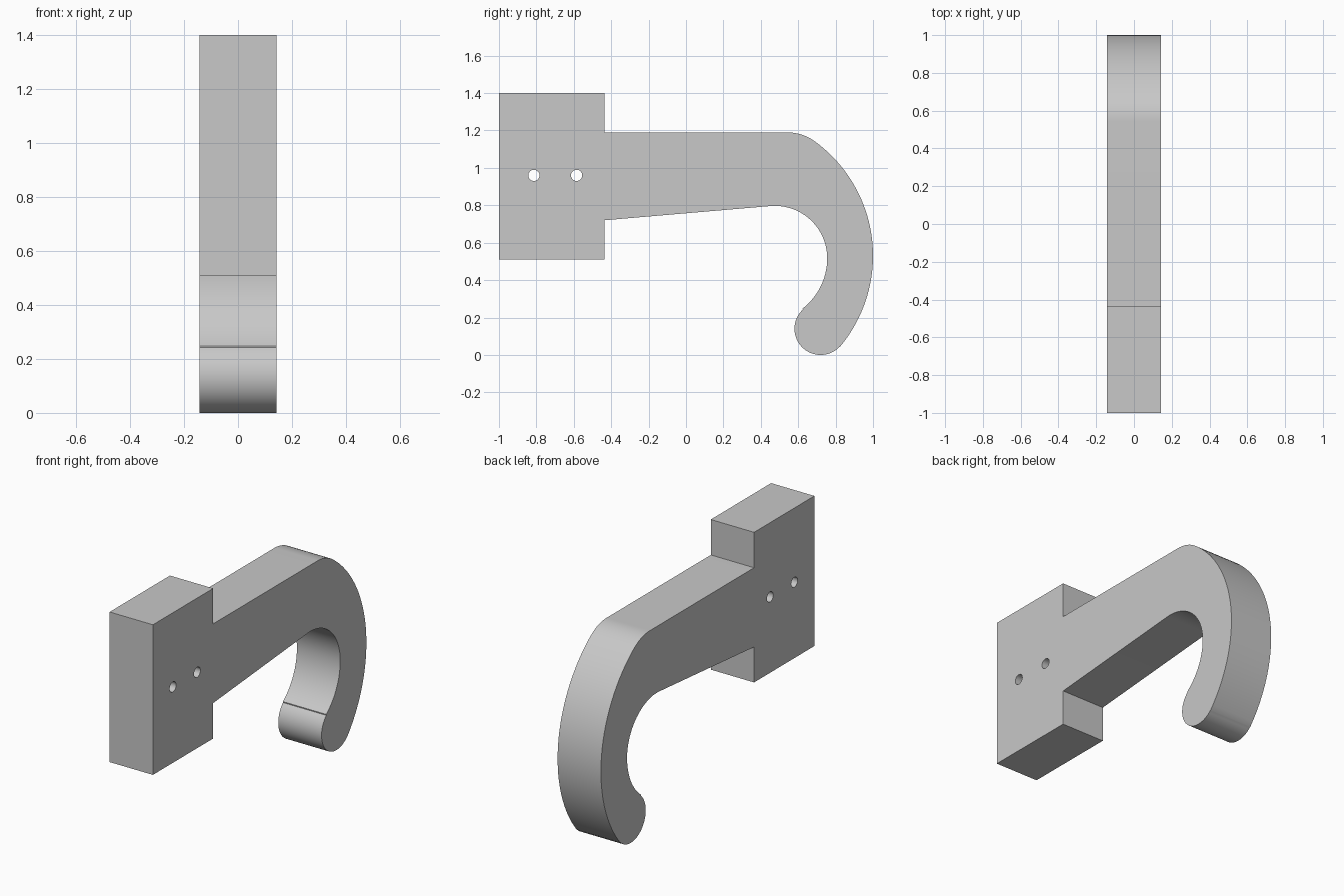
import bpy, bmesh
from math import cos, sin, radians

HALF_WIDTH = 0.142

if "Cube" in bpy.data.objects:
    bpy.data.objects.remove(bpy.data.objects["Cube"])


def arc(cy, cz, r, start, end, steps):
    """Points along an arc in the side plane, angles in degrees."""
    angles = [radians(start + (end - start) * i / steps) for i in range(steps + 1)]
    return [(cy + r * cos(a), cz + r * sin(a)) for a in angles]


def extrude_outline(name, points, half):
    """Solid of a side outline, extruded evenly across x."""
    bm = bmesh.new()
    face = bm.faces.new([bm.verts.new((-half, y, z)) for y, z in points])
    new = bmesh.ops.extrude_face_region(bm, geom=[face])["geom"]
    moved = [v for v in new if isinstance(v, bmesh.types.BMVert)]
    bmesh.ops.translate(bm, verts=moved, vec=(2 * half, 0, 0))
    bmesh.ops.recalc_face_normals(bm, faces=bm.faces)
    mesh = bpy.data.meshes.new(name)
    bm.to_mesh(mesh)
    bm.free()
    obj = bpy.data.objects.new(name, mesh)
    bpy.context.collection.objects.link(obj)
    return obj


grey = bpy.data.materials.new("plain grey")
grey.use_nodes = True
color = (0.58, 0.58, 0.58, 1)
grey.diffuse_color = color
grey.node_tree.nodes["Principled BSDF"].inputs["Base Color"].default_value = color

# Mounting block, arm and curled hook as one continuous outline
block_bottom = [(-1, 0.51), (-0.435, 0.51), (-0.435, 0.72)]
inner_curl = arc(0.475, 0.517, 0.28, 95, 0, 24) + arc(0.414, 0.517, 0.341, 0, -52, 16)[1:]
round_tip = arc(0.72, 0.14, 0.14, 133, 315, 32)
outer_curl = arc(0.243, 0.53, 0.757, -40, 54, 40)
shoulder = arc(0.541, 0.94, 0.25, 54, 90, 12)[1:]
block_top = [(-0.435, 1.19), (-0.435, 1.4), (-1, 1.4)]
hook = extrude_outline(
    "wall_hook",
    block_bottom + inner_curl + round_tip + outer_curl + shoulder + block_top,
    HALF_WIDTH)
hook.data.materials.append(grey)

# Two screw holes through the block
bpy.context.view_layer.objects.active = hook
hook.select_set(True)
for y in (-0.813, -0.585):
    cutter = extrude_outline("hole_cutter", arc(y, 0.96, 0.03, 0, 348.75, 31), 0.2)
    cutter.data.materials.append(grey)
    cutter.hide_render = True
    hole = hook.modifiers.new("screw_hole", "BOOLEAN")
    hole.operation = "DIFFERENCE"
    hole.solver = "EXACT"
    hole.object = cutter
    bpy.ops.object.modifier_apply(modifier=hole.name)
    bpy.data.objects.remove(cutter)

# Smooth curves with crisp block edges
bpy.ops.object.shade_smooth_by_angle(angle=radians(30))
